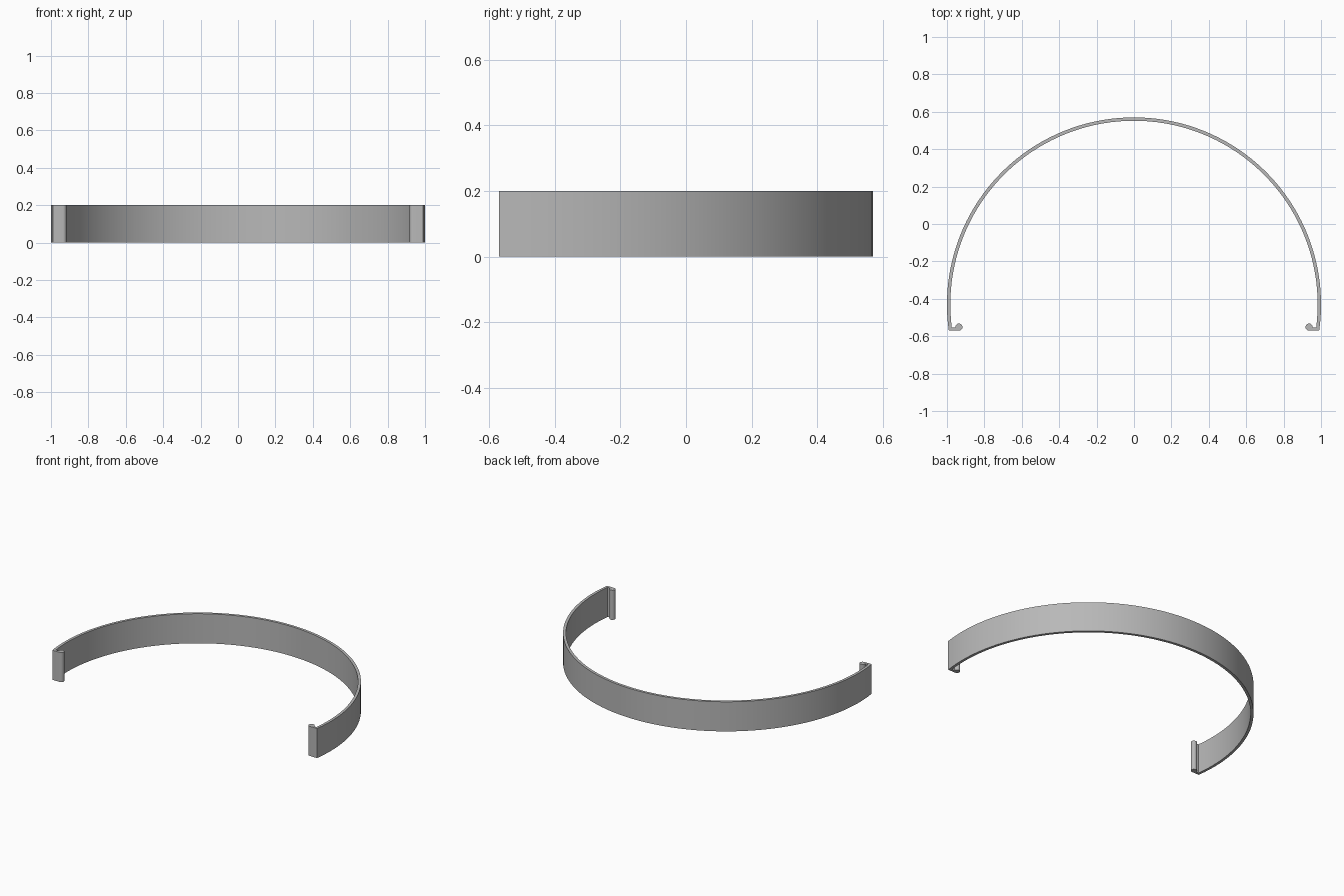
import bpy
import bmesh
from math import sin, cos, asin, acos, pi, radians

cube = bpy.data.objects.get("Cube")
if cube:
    bpy.data.objects.remove(cube, do_unlink=True)

# Main dimensions
HEIGHT = 0.2
OUTER, INNER = 1.0, 0.982
CENTRE_Y = -0.43
FRONT_Y = -0.57
LIP = 0.016
BEAD_X, BEAD_R = 0.936, 0.019
BEAD_Y = FRONT_Y + BEAD_R

grey = bpy.data.materials.new("satin_grey")
grey.use_nodes = True
grey.diffuse_color = (0.48, 0.48, 0.48, 1)
grey.node_tree.nodes["Principled BSDF"].inputs["Base Color"].default_value = (0.48, 0.48, 0.48, 1)


def arc(cx, cy, radius, start, end, steps):
    """Points along a circular arc, both ends included."""
    return [(cx + radius * cos(start + (end - start) * i / steps),
             cy + radius * sin(start + (end - start) * i / steps))
            for i in range(steps + 1)]


# Half outline: outer arc, hooked lip with round bead, inner arc
lip_top = FRONT_Y + LIP
outer_end = asin((FRONT_Y - CENTRE_Y) / OUTER)
inner_end = asin((lip_top - CENTRE_Y) / INNER)
bead_end = asin((lip_top - BEAD_Y) / BEAD_R)
half = arc(0, CENTRE_Y, OUTER, pi / 2, outer_end, 40)
half += arc(BEAD_X, BEAD_Y, BEAD_R, -pi / 2, -2 * pi + bead_end, 20)
half += arc(0, CENTRE_Y, INNER, inner_end, pi / 2, 40)

# Mirror the half outline and extrude it into the clip band
outline = half + [(-x, y) for x, y in reversed(half[1:-1])]
bm = bmesh.new()
base = bm.faces.new([bm.verts.new((x, y, 0)) for x, y in outline])
extruded = bmesh.ops.extrude_face_region(bm, geom=[base], use_keep_orig=True)
top = [v for v in extruded["geom"] if isinstance(v, bmesh.types.BMVert)]
bmesh.ops.translate(bm, verts=top, vec=(0, 0, HEIGHT))
bmesh.ops.recalc_face_normals(bm, faces=bm.faces)
caps = [f for f in bm.faces if len(f.verts) > 4]
bmesh.ops.triangulate(bm, faces=caps)

mesh = bpy.data.meshes.new("curved_clip_band")
bm.to_mesh(mesh)
bm.free()
mesh.materials.append(grey)
band = bpy.data.objects.new("curved_clip_band", mesh)
bpy.context.collection.objects.link(band)

bpy.ops.object.select_all(action="DESELECT")
band.select_set(True)
bpy.context.view_layer.objects.active = band
bpy.ops.object.shade_smooth_by_angle(angle=radians(30))
